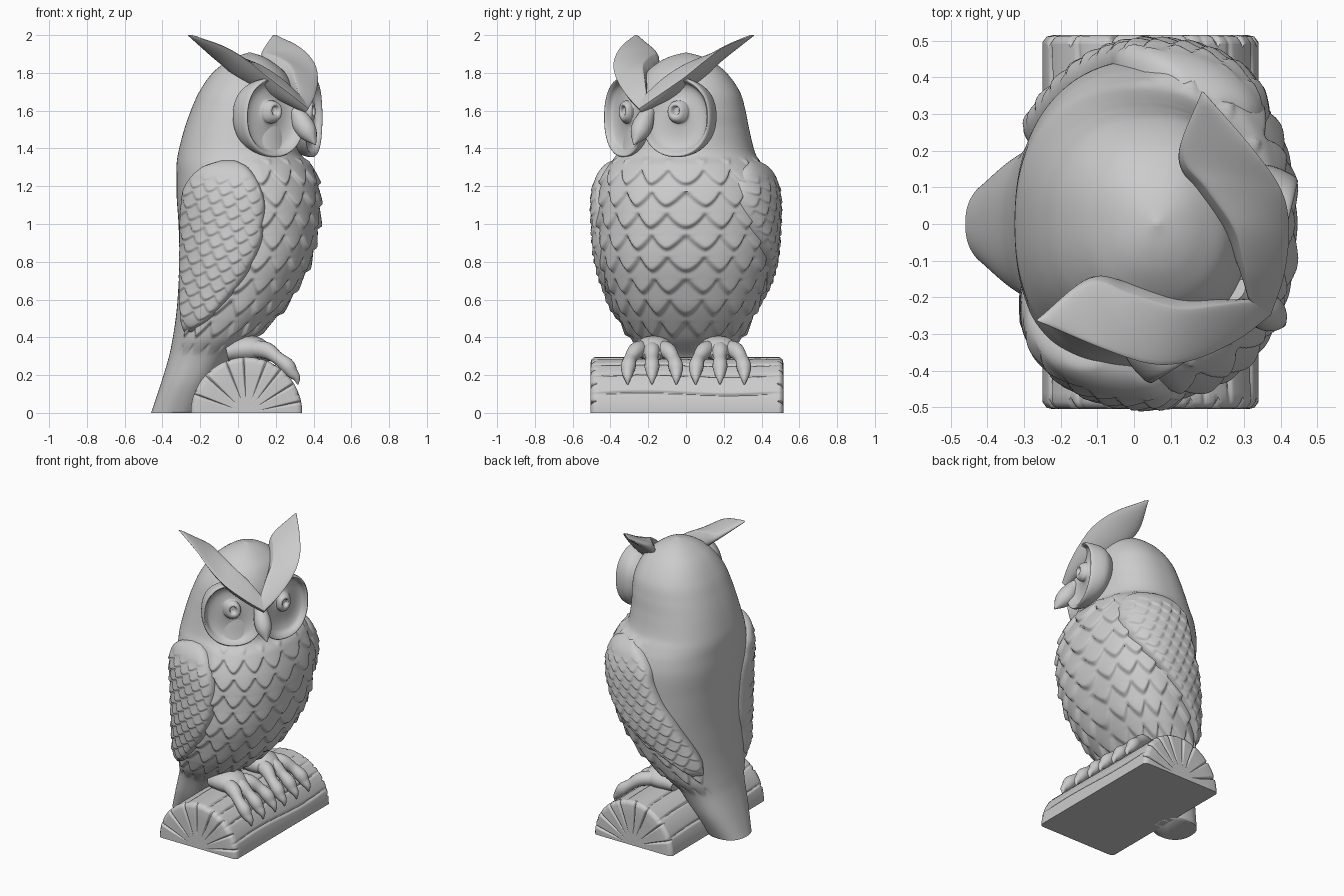
import bpy, bmesh
from math import sin, cos, pi, exp, floor, copysign, sqrt
from mathutils import Vector

if "Cube" in bpy.data.objects:
    bpy.data.objects.remove(bpy.data.objects["Cube"])


def sample(tab, t):
    """Smooth interpolation of rows (key, values...) at key t."""
    i = 0
    while i < len(tab) - 2 and t > tab[i + 1][0]:
        i += 1
    a, b = tab[i], tab[i + 1]
    p, q = tab[max(i - 1, 0)], tab[min(i + 2, len(tab) - 1)]
    h = b[0] - a[0]
    f = (t - a[0]) / h
    out = []
    for k in range(1, len(a)):
        m0 = (b[k] - p[k]) / (b[0] - p[0]) * h
        m1 = (q[k] - a[k]) / (q[0] - a[0]) * h
        out.append((2*f**3 - 3*f**2 + 1) * a[k] + (f**3 - 2*f*f + f) * m0
                   + (3*f*f - 2*f**3) * b[k] + (f**3 - f*f) * m1)
    return out


def resample(pts, n):
    tab = [(i, *p) for i, p in enumerate(pts)]
    return [sample(tab, i * (len(pts) - 1) / (n - 1)) for i in range(n)]


def loft(name, rings, closed=True, angle=50):
    """Skin a list of equal-length rings; closed rings also get end caps."""
    bm = bmesh.new()
    vs = [[bm.verts.new(p) for p in r] for r in rings]
    n = len(rings[0])
    for a, b in zip(vs, vs[1:]):
        for j in range(n if closed else n - 1):
            k = (j + 1) % n
            bm.faces.new((a[j], a[k], b[k], b[j]))
    if closed:
        bm.faces.new(vs[0])
        bm.faces.new(vs[-1])
    bmesh.ops.remove_doubles(bm, verts=bm.verts, dist=1e-4)
    bmesh.ops.recalc_face_normals(bm, faces=bm.faces)
    me = bpy.data.meshes.new(name)
    bm.to_mesh(me)
    bm.free()
    ob = bpy.data.objects.new(name, me)
    bpy.context.collection.objects.link(ob)
    bpy.ops.object.select_all(action='DESELECT')
    ob.select_set(True)
    bpy.context.view_layer.objects.active = ob
    bpy.ops.object.shade_smooth_by_angle(angle=angle * pi / 180)
    return ob


def tube(name, pts, n=24, seg=16, flat=1.0):
    """Tapered tube through (x, y, z, radius) points."""
    path = resample(pts, n)
    rings = []
    for i, p in enumerate(path):
        d = (Vector(path[min(i + 1, n - 1)][:3]) - Vector(path[max(i - 1, 0)][:3])).normalized()
        side = d.cross(Vector((0, 0, 1))).normalized()
        up = side.cross(d)
        r = max(p[3], 0.002)
        rings.append([Vector(p[:3]) + side * r * flat * cos(2*pi*k/seg) + up * r * sin(2*pi*k/seg)
                      for k in range(seg)])
    return loft(name, rings)


def step(a, b, x):
    t = min(max((x - a) / (b - a), 0), 1)
    return t * t * (3 - 2 * t)


def feather(s, r, depth=.65):
    """Overlapping scales in staggered rows with pointed tips: height 0..1."""
    i = floor(r)
    f = r - i
    d = abs((s + (i - 1) % 2 * 0.5 + 0.5) % 1 - 0.5) * 2
    over = step(-.1, .1, depth * (1 - d ** 1.5) - f)
    upper = (.55 + .45 * f / depth) * (1 - .12 * d * d)
    return over * upper + (1 - over) * .55 * f


# body and skull: z, back x, front x, half width
BODY = [(0, -.46, -.2, .13), (.15, -.41, -.12, .19), (.3, -.365, -.02, .235),
        (.4, -.345, .08, .28), (.5, -.33, .18, .335), (.6, -.32, .26, .375),
        (.8, -.31, .365, .43), (1.0, -.315, .41, .447), (1.15, -.325, .415, .447),
        (1.25, -.325, .395, .425), (1.32, -.325, .37, .395), (1.38, -.316, .33, .365),
        (1.5, -.285, .315, .335), (1.6, -.25, .315, .315), (1.7, -.205, .30, .285),
        (1.8, -.135, .25, .215), (1.86, -.06, .18, .14), (1.89, 0, .125, .075),
        (1.907, .055, .07, .006)]
N = 2.3
SEG = 300
rings = []
for z in [1.84 * i / 220 for i in range(220)] + [1.84 + .067 * sin(pi/2*i/12) for i in range(13)]:
    xb, xf, b = sample(BODY, z)
    cx, a = (xb + xf) / 2, (xf - xb) / 2
    zmask = step(.3, .42, z) * (1 - step(1.31, 1.36, z))
    lo = -.8 + .75 * step(.5, 1.25, z)       # the back stays smooth
    ring = []
    for j in range(SEG):
        th = 2 * pi * j / SEG
        c, s = cos(th), sin(th)
        x, y = a * copysign(abs(c) ** (2/N), c), b * copysign(abs(s) ** (2/N), s)
        m = zmask * step(lo, lo + .25, c)
        k = 1 + (.04 * m * feather(th * 18 / (2*pi), (1.40 - z) / .115) / sqrt(x*x + y*y) if m else 0)
        ring.append((cx + x * k, y * k, z))
    rings.append(ring)
loft('body', rings, angle=70)

# wings: z, back x, front x of the leaf outline, hugging the body (left is held further forward)
WING_R = [(.42, -.28, -.25), (.5, -.29, -.14), (.6, -.295, -.05), (.7, -.30, .03),
          (.8, -.30, .085), (.9, -.30, .125), (1.0, -.30, .14), (1.1, -.295, .145),
          (1.2, -.275, .12), (1.3, -.19, .055), (1.34, -.08, -.02)]
WING_L = [(.45, -.285, -.25), (.55, -.28, -.15), (.65, -.255, -.03), (.75, -.22, .1),
          (.85, -.18, .22), (.97, -.12, .315), (1.1, -.07, .36), (1.2, -.04, .355),
          (1.29, .04, .31), (1.34, .14, .22)]
for side, name, tab in ((-1, 'right_wing', WING_R), (1, 'left_wing', WING_L)):
    rings = []
    for i in range(151):
        t = i / 150
        z = tab[0][0] + (tab[-1][0] - tab[0][0]) * t
        x0, x1 = sample(tab, z)
        xb, xf, b = sample(BODY, z)
        cx, a = (xb + xf) / 2, (xf - xb) / 2
        row = []
        for j in range(81):
            e = -cos(pi * j / 80)
            x = (x0 + x1) / 2 + e * (x1 - x0) / 2
            y = b * max(1 - abs((x - cx) / a) ** N, 0) ** (1/N)
            dome = (1 - abs(e) ** 8) ** .5 * (1 - abs(2*t - 1) ** 12) ** .5
            m = dome * step(.02, .2, 1 - abs(e)) * (1 - step(1.2, 1.27, z))
            lift = -.02 + .075 * dome + .018 * m * (feather((x - .3 * z) / .075, (1.4 - z - .3 * x) / .058) - .5)
            l = sqrt((x - cx) ** 2 + y * y)
            row.append((x + (x - cx) / l * lift, side * (y + y / l * lift), z))
        rings.append(row)
    loft(name, rings, closed=False, angle=70)


# head frame: turned 36 degrees towards -y (u forward, v left)
def head(u, v, z):
    return (-.04 + .81 * u + .586 * v, .05 - .586 * u + .81 * v, z)


# face discs with the eye in the middle: ring radius, height
DISC = [(0, .022), (.08, .023), (.13, .045), (.22, .043), (.29, .02), (.32, .0), (.6, -.005),
        (.82, .008), (.93, .036), (1, .045), (1.03, .025), (.97, -.03), (.85, -.075), (.6, -.12)]
for s, name in ((-1, 'right'), (1, 'left')):
    rings = []
    for p, h in resample(DISC, 60):
        p = max(p, 0)
        ring = []
        for k in range(64):
            w = 2 * pi * k / 64
            c, n = cos(w), sin(w)
            v = .17 + .17 * p * copysign(abs(c) ** .9, c)
            z = 1.565 + .04 * max(1 - p, 0) + .205 * p * copysign(abs(n) ** .9, n)
            ring.append(head(.375 - .065 * p * c + h, s * v, min(z, 1.605 + .72 * v)))
        rings.append(ring)
    loft(name + '_face_disc', rings)

    # brow sweeping up into an ear tuft: outer edge point, inner edge point, underside depth
    TUFT = [(.51, 0, 1.61, .44, 0, 1.69, .05), (.475, .11, 1.685, .375, .06, 1.77, .09),
            (.41, .223, 1.775, .29, .13, 1.84, .13), (.33, .295, 1.86, .165, .175, 1.885, .13),
            (.20, .34, 1.94, .055, .215, 1.91, .07), (.005, .386, 2.0, .0, .384, 1.998, .002)]
    rings = []
    for r in resample(TUFT, 40):
        o, i, th = Vector(r[:3]), Vector(r[3:6]), max(r[6], .002)
        ring = []
        for k in range(24):
            w = 2 * pi * k / 24
            p = (o + i) / 2 + (o - i) / 2 * cos(w)
            if sin(w) > 0:      # thin upper face
                p.z += min(.012, th) * sin(w)
            else:               # underside reaching back into the skull
                p += Vector((-.45, -.45 * min(r[1] * 4, 1), -.85)) * th * -sin(w)
            ring.append(head(p.x, s * p.y, min(p.z, 2.0)))
        rings.append(ring)
    loft(name + '_ear_tuft', rings)

# hooked beak and the bridge between the discs
tube('beak', [(*head(u, 0, z), r) for u, z, r in
              [(.39, 1.63, .035), (.44, 1.575, .045), (.475, 1.525, .056),
               (.515, 1.475, .046), (.557, 1.42, .003)]], flat=.95)

# feet: a knuckle pad and three clawed toes each, draped over the log
for s, name in ((-1, 'right'), (1, 'left')):
    tube(name + '_foot_pad', [(-.06, s*.17, .32, .05), (.02, s*.17, .335, .068),
                              (.1, s*.175, .335, .066), (.18, s*.18, .30, .03)], flat=1.5)
    for k, dy in enumerate((-.125, 0, .125)):
        y = s * .18
        tube(f'{name}_toe_{k}', [(.06, y + dy*.3, .34, .045), (.15, y + dy*.65, .33, .045),
                                 (.21, y + dy*.9, .29, .034), (.26, y + dy, .25, .04),
                                 (.285, y + dy*1.03, .215, .032), (.31, y + dy*1.03, .185, .02),
                                 (.317, y + dy*1.03, .15, .003)])


# half log perch with radial end cracks and bark grooves
def groove(phi, angles, w=.03):
    return max(exp(-((phi - g) / w) ** 2) for g in angles)


CRACKS = [.2, .55, .9, 1.2, 1.62, 1.95, 2.4, 2.8]
BARK = [.35, .75, 1.05, 1.35, 1.9, 2.3, 2.75]
ends = [(0, 0), (.25, 0), (.4, 0), (.5, 0), (.7, 0), (.9, 0), (.96, .004), (1, .02)]
prof = [(p, -.505 + d) for p, d in ends]
prof += [(1, -.485 + 1.0 * i / 40) for i in range(1, 40)]
prof += [(p, .515 - d) for p, d in reversed(ends)]
rings = []
for p, y in prof:
    ring = []
    for k in range(201):
        phi = pi * k / 200
        depth = .014 * groove(phi, CRACKS, .022) * step(.3, .6, p)
        edge = 1 - step(.4, .5, abs(y))
        yy = y - copysign(depth, y) if abs(y) > .475 else y
        r = .295 - .01 * groove(phi + .03 * sin(7 * y), BARK, .025) * (.35 + .65 * edge) if p > .9 else .295
        ring.append((.045 + p * r * cos(phi), yy, p * r * sin(phi)))
    rings.append(ring)
loft('log', rings, angle=45)
